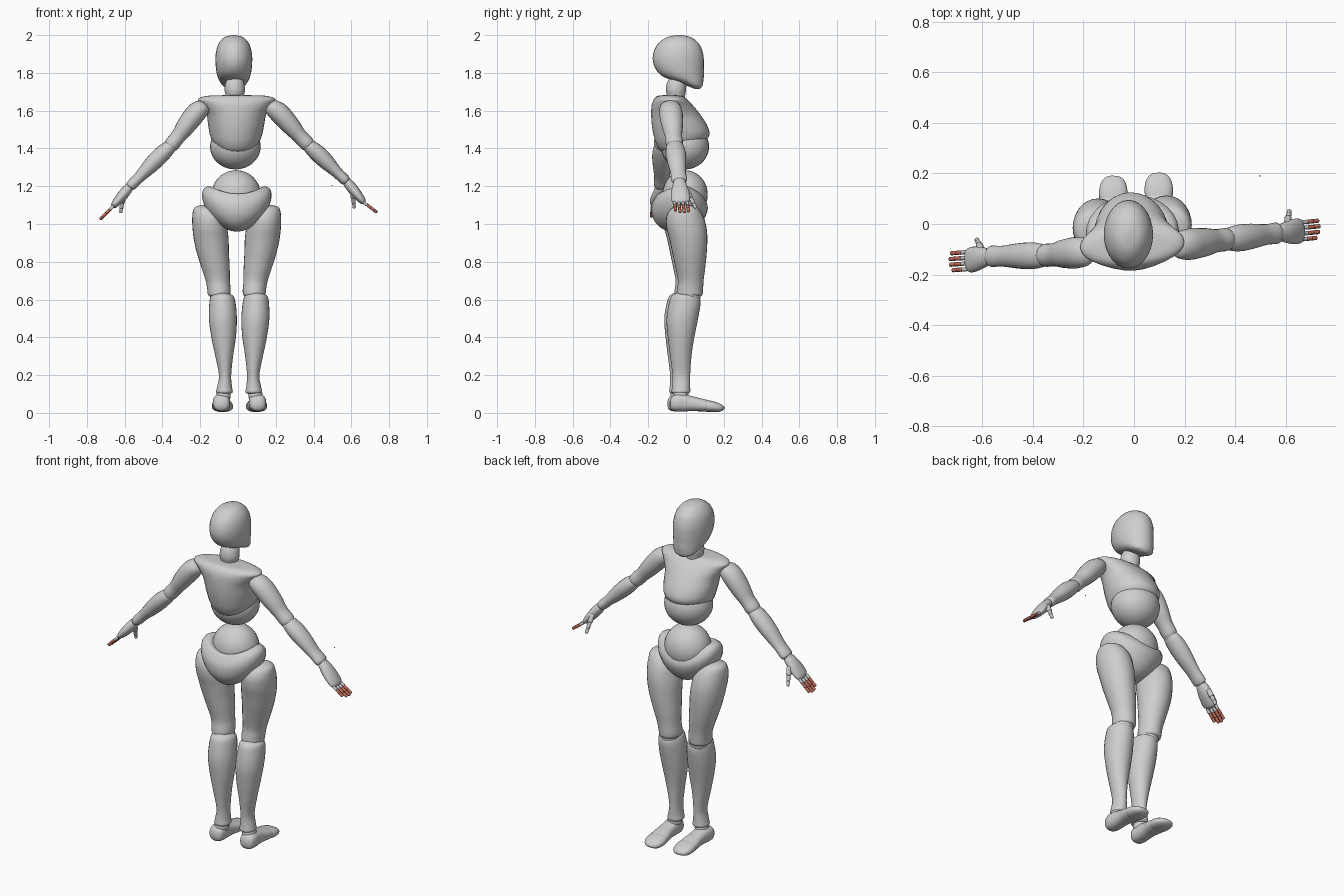
import bpy, bmesh, math
from mathutils import Vector, Matrix


def material(name, rgb):
    m = bpy.data.materials.new(name)
    m.diffuse_color = (*rgb, 1)
    return m


GREY = material("pale grey", (0.62, 0.62, 0.62))
RED = material("dull red", (0.55, 0.16, 0.11))


def catmull(a, b, c, d, t):
    return 0.5 * (2 * b + (c - a) * t + (2 * a - 5 * b + 4 * c - d) * t * t
                  + (3 * b - a - 3 * c + d) * t ** 3)


def loft(name, rings, frame=Matrix(), mat=GREY, n=28, sub=4, power=2.0, warp=None):
    """Smooth closed skin through rings (height, cx, cy, rx, ry)."""
    pts = [rings[0]] + list(rings) + [rings[-1]]
    dense = []
    for i in range(1, len(pts) - 2):
        for k in range(sub):
            dense.append([catmull(*q, k / sub) for q in zip(*pts[i - 1:i + 3])])
    dense.append(rings[-1])
    bm = bmesh.new()
    loops = []
    for h, cx, cy, rx, ry in dense:
        loop = []
        for j in range(n):
            a = 2 * math.pi * j / n
            c, s = math.cos(a), math.sin(a)
            x = math.copysign(abs(c) ** (2 / power), c) * max(rx, 0.001)
            y = math.copysign(abs(s) ** (2 / power), s) * max(ry, 0.001)
            p = Vector((cx + x, cy + y, h))
            loop.append(bm.verts.new(frame @ (warp(p) if warp else p)))
        loops.append(loop)
    for a, b in zip(loops, loops[1:]):
        for j in range(n):
            bm.faces.new((a[j], a[(j + 1) % n], b[(j + 1) % n], b[j]))
    bm.faces.new(loops[0])
    bm.faces.new(loops[-1])
    bmesh.ops.recalc_face_normals(bm, faces=bm.faces)
    for f in bm.faces:
        f.smooth = True
    me = bpy.data.meshes.new(name)
    bm.to_mesh(me)
    bm.free()
    me.materials.append(mat)
    ob = bpy.data.objects.new(name, me)
    bpy.context.collection.objects.link(ob)
    return ob


def ball(name, centre, r, mat=GREY):
    rings = []
    for i in range(13):
        a = math.pi * (i / 12 - 0.5)
        rings.append((r[2] * math.sin(a), 0, 0, r[0] * math.cos(a), r[1] * math.cos(a)))
    return loft(name, rings, Matrix.Translation(centre), mat, sub=2)


def bone(name, a, b, rings, mat=GREY, n=20, sub=4, side=1):
    """Limb from a to b; rings (fraction, depth radius, thickness radius, thickness offset)."""
    a, b = Vector(a), Vector(b)
    z = (b - a).normalized()
    x = Vector((0, 1, 0))
    x = (x - z * x.dot(z)).normalized()
    y = z.cross(x) * side
    m = Matrix((x, y, z)).transposed().to_4x4()
    m.translation = a
    length = (b - a).length
    return loft(name, [(t * length, 0, o, u, v) for t, u, v, o in rings], m, mat, n, sub)


def upright(name, rows, cx=0.0, yaw=0.0, **kw):
    """Upright part from rows (z, back, front, half width)."""
    f = Matrix.Translation((cx, 0, 0)) @ Matrix.Rotation(yaw, 4, 'Z')
    return loft(name, [(z, 0, (b + t) / 2, w, (t - b) / 2) for z, b, t, w in rows], f, **kw)


# Head and neck
upright("head", [(2.0, -.05, -.02, .01), (1.987, -.105, .03, .052), (1.95, -.152, .072, .083),
                 (1.9, -.174, .091, .096), (1.85, -.173, .095, .097), (1.805, -.15, .094, .092),
                 (1.775, -.11, .094, .084), (1.75, -.04, .091, .072), (1.73, .01, .087, .055),
                 (1.716, .045, .075, .02)], -.022)
upright("neck", [(1.78, -.08, -.02, .03), (1.75, -.1, 0, .048), (1.71, -.107, 0, .054),
                 (1.675, -.1, -.005, .048), (1.62, -.1, -.01, .05)], -.017)

# Torso
upright("chest", [(1.682, -.12, -.05, .06), (1.678, -.15, -.02, .16), (1.66, -.17, .005, .206),
                  (1.63, -.182, .035, .188), (1.58, -.185, .075, .158), (1.52, -.181, .113, .148),
                  (1.47, -.172, .124, .138), (1.43, -.16, .09, .12), (1.395, -.14, .02, .085),
                  (1.372, -.11, -.03, .035)], -.012, .06)
ball("abdomen", (-.014, -.005, 1.41), (.134, .127, .121))
ball("waist_ball", (-.01, -.005, 1.155), (.13, .12, .13))


def hip_rim(p):
    # rim rises at the flanks, dips at the front
    k = max(0, min(1, (p.z - 1.0) / .16))
    p.z += k * (.065 * (p.x / .18) ** 2 - .03 - .2 * p.y * (p.y > 0))
    return p


upright("pelvis", [(1.17, -.08, .03, .06), (1.19, -.14, .09, .13), (1.175, -.16, .105, .16),
                   (1.14, -.177, .115, .182), (1.1, -.183, .113, .18), (1.05, -.178, .1, .15),
                   (1.0, -.155, .075, .1), (.97, -.115, .03, .05), (.96, -.07, -.02, .01)],
        -.008, .05, warp=hip_rim)

# Legs: rows (z, back, front, inner x, outer x)
THIGH = [(1.1, -.02, .02, .15, .19), (1.085, -.075, .06, .1, .225), (1.04, -.105, .09, .06, .235),
         (.98, -.105, .107, .05, .234), (.92, -.09, .111, .043, .227), (.85, -.075, .108, .041, .212),
         (.77, -.058, .1, .037, .187), (.7, -.045, .091, .036, .164), (.65, -.05, .088, .032, .155),
         (.622, -.05, .082, .036, .15), (.61, -.02, .05, .06, .12)]
SHIN = [(.635, -.05, .02, .07, .11), (.622, -.075, .055, .035, .145), (.59, -.09, .075, .02, .157),
        (.5, -.105, .062, .012, .16), (.4, -.098, .042, .017, .147), (.3, -.086, .027, .032, .126),
        (.2, -.074, .02, .042, .107), (.14, -.076, .02, .038, .116), (.11, -.078, .02, .034, .122),
        (.1, -.06, .0, .05, .105)]
# Foot rows run along y: (y, bottom, top, half width)
FOOT = [(-.088, .035, .06, .012), (-.078, .015, .085, .036), (-.05, .008, .1, .046),
        (-.01, .008, .098, .045), (.04, .01, .086, .045), (.09, .008, .074, .052),
        (.115, .01, .066, .05), (.125, .02, .055, .03)]
TOES = [(.095, .02, .05, .03), (.105, .008, .066, .052), (.14, .005, .062, .056),
        (.175, .006, .05, .048), (.195, .014, .038, .03), (.201, .02, .03, .01)]
for side, word in ((1, "left"), (-1, "right")):
    dy = .006 * side - .004

    def leg_part(name, rows, dx):
        loft(name, [(z, side * (i + o) / 2 + dx, (b + t) / 2 + dy, (o - i) / 2, (t - b) / 2)
                    for z, b, t, i, o in rows])

    leg_part(word + "_thigh", THIGH, -.007)
    leg_part(word + "_shin", SHIN, .006)
    ball(word + "_knee", (side * .092, .015 + dy, .615), (.055, .06, .05))
    ball(word + "_ankle", (side * .085 + .008, -.03 + dy, .09), (.038, .042, .04))
    yaw = Matrix.Translation((side * .094 + .008, 0, 0)) @ Matrix.Rotation(.03 * side, 4, 'Z')
    lay = yaw @ Matrix(((1, 0, 0, 0), (0, 0, 1, dy), (0, 1, 0, 0), (0, 0, 0, 1)))
    for part, rows in (("_foot", FOOT), ("_toes", TOES)):
        loft(word + part, [(y, 0, (b + t) / 2, w, (t - b) / 2) for y, b, t, w in rows],
             lay, power=2.4)

# Arms: joints from shoulder to fingertip
ARMS = {"left": (1, (.175, -.085, 1.625), (.375, -.06, 1.415), (.575, -.035, 1.225),
                 (.665, -.027, 1.115), (.735, -.02, 1.062), (.615, .052, 1.085)),
        "right": (-1, (-.185, -.11, 1.625), (-.36, -.125, 1.41), (-.575, -.128, 1.195),
                  (-.66, -.145, 1.095), (-.73, -.15, 1.025), (-.622, -.062, 1.06))}
UPPER = [(-.06, .015, .012, 0), (0, .05, .042, 0), (.2, .062, .054, .006), (.5, .057, .05, .004),
         (.75, .046, .04, 0), (.95, .045, .04, 0), (1.03, .03, .028, 0), (1.05, .005, .005, 0)]
FORE = [(-.05, .015, .015, 0), (-.01, .043, .034, 0), (.2, .053, .044, .002), (.45, .05, .042, .002),
        (.75, .041, .03, 0), (.95, .042, .028, 0), (1.0, .03, .02, 0), (1.02, .005, .005, 0)]
PALM = [(-.08, .01, .008, 0), (0, .03, .022, 0), (.3, .042, .028, 0), (.65, .05, .025, 0),
        (.95, .046, .018, 0), (1.05, .02, .008, 0)]
PHALANX = [(-.08, .003, .003, 0), (.05, .0085, .0085, 0), (.5, .008, .008, 0),
           (.92, .0085, .0085, 0), (1.06, .003, .003, 0)]
for word, (side, *joints) in ARMS.items():
    shoulder, elbow, wrist, knuckle, tip, thumb = map(Vector, joints)
    bone(word + "_upper_arm", shoulder, elbow, UPPER, side=side)
    ball(word + "_elbow", elbow, (.036, .042, .036))
    bone(word + "_forearm", elbow, wrist, FORE, side=side)
    ball(word + "_wrist", wrist, (.024, .03, .024))
    bone(word + "_palm", wrist, knuckle, PALM, side=side)
    # Four fingers of three segments, the outer two red
    for i, scale in enumerate((.82, .97, 1.0, .92)):
        off = Vector((0, (i - 1.5) * .0225, 0))
        step = (tip - knuckle) * scale / 3
        for k in range(3):
            a = knuckle + off + step * k
            bone(f"{word}_finger_{i + 1}_{k + 1}", a, a + step, PHALANX,
                 RED if k else GREY, n=10, sub=2)
    # Thumb
    root = wrist.lerp(knuckle, .35) + Vector((0, .035, -.005))
    for k, (t0, t1, w) in enumerate(((0, .45, 1.7), (.45, .75, 1.25), (.75, 1, 1.1))):
        bone(f"{word}_thumb_{k + 1}", root.lerp(thumb, t0), root.lerp(thumb, t1),
             [(t, u * w, v * w, o) for t, u, v, o in PHALANX], n=10, sub=2)

# Small loose bead beside the hip
ball("loose_bead", (.497, .19, 1.204), (.003, .003, .003))
